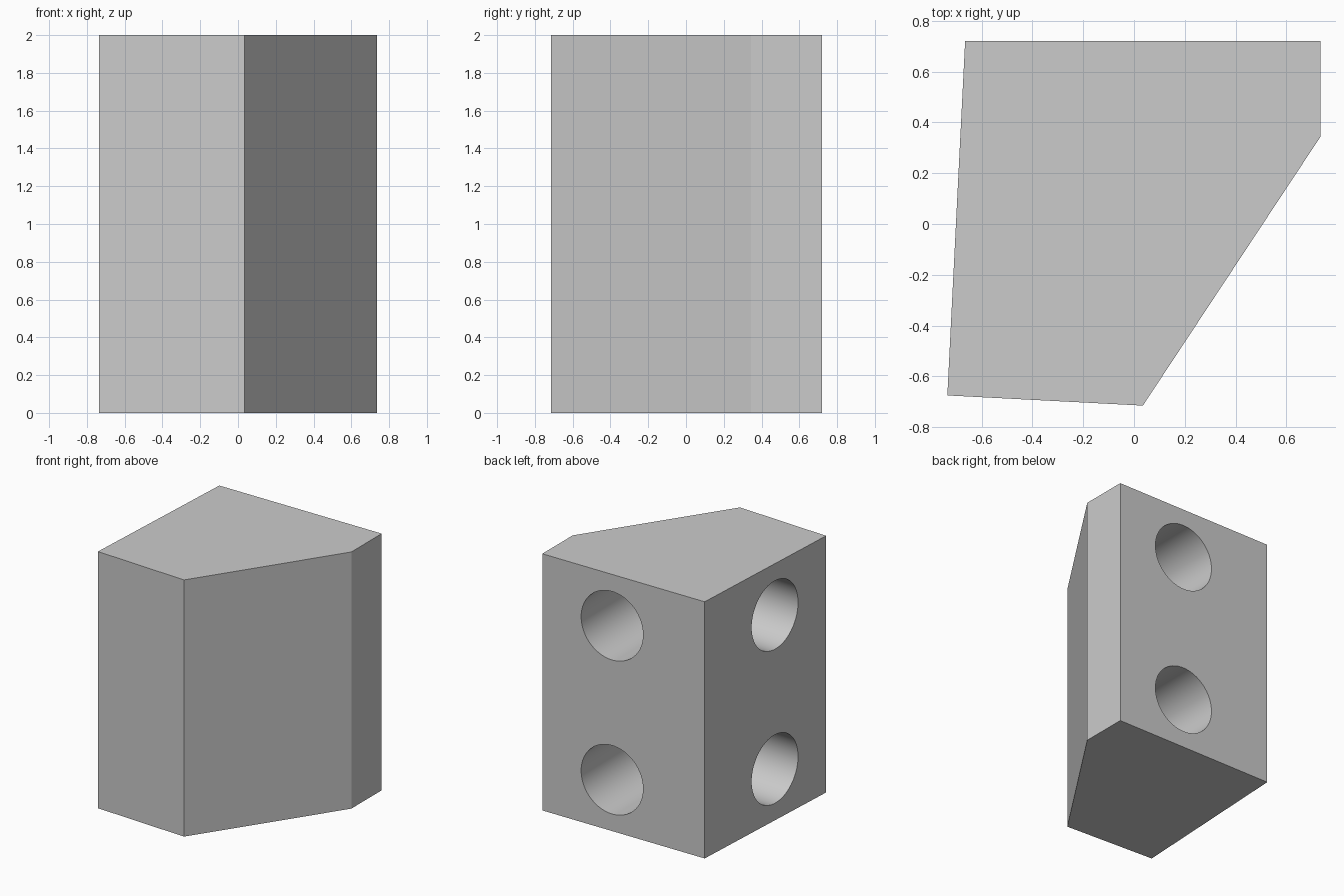
import bpy, bmesh, math
from mathutils import Vector

cube = bpy.data.objects.get("Cube")
if cube:
    bpy.data.objects.remove(cube, do_unlink=True)

HEIGHT = 2.0
HOLE_RADIUS = 0.267
HOLE_HEIGHTS = (0.4, 1.6)

# Single plain grey
grey = bpy.data.materials.new("plain grey")
grey.use_nodes = True
colour = (0.6, 0.6, 0.6, 1.0)
grey.diffuse_color = colour
grey.node_tree.nodes["Principled BSDF"].inputs["Base Color"].default_value = colour


def extrude_outline(name, outline, height):
    """Raise a flat outline (counter-clockwise) into a prism."""
    bm = bmesh.new()
    base = bm.faces.new([bm.verts.new((x, y, 0)) for x, y in outline])
    raised = bmesh.ops.extrude_face_region(bm, geom=[base], use_keep_orig=True)
    top = [v for v in raised["geom"] if isinstance(v, bmesh.types.BMVert)]
    bmesh.ops.translate(bm, verts=top, vec=(0, 0, height))
    bmesh.ops.recalc_face_normals(bm, faces=bm.faces)
    mesh = bpy.data.meshes.new(name)
    bm.to_mesh(mesh)
    bm.free()
    mesh.materials.append(grey)
    obj = bpy.data.objects.new(name, mesh)
    bpy.context.collection.objects.link(obj)
    return obj


def drill(target, mouth, inward, depth):
    """Cut a blind round hole, starting just outside the mouth."""
    inward = Vector(inward).normalized()
    clearance = 0.1
    centre = Vector(mouth) + inward * (depth - clearance) / 2
    bpy.ops.mesh.primitive_cylinder_add(
        vertices=64, radius=HOLE_RADIUS, depth=depth + clearance,
        location=centre, rotation=inward.to_track_quat("Z", "Y").to_euler())
    cutter = bpy.context.object
    cutter.name = "hole_cutter"
    cutter.hide_render = True
    cutter.data.materials.append(grey)
    cut = target.modifiers.new("hole", "BOOLEAN")
    cut.operation = "DIFFERENCE"
    cut.solver = "EXACT"
    cut.object = cutter
    bpy.context.view_layer.objects.active = target
    bpy.ops.object.modifier_apply(modifier=cut.name)
    bpy.data.objects.remove(cutter, do_unlink=True)


# Five-sided block
back_corner = Vector((-0.665, 0.72))
front_corner = Vector((-0.735, -0.675))
block = extrude_outline("block", [
    front_corner, (0.035, -0.715), (0.735, 0.345), (0.735, 0.72), back_corner,
], HEIGHT)

# Two holes in the back face and two square to the slanted side face
side = front_corner - back_corner
side_mouth = back_corner + side * 0.578
for z in HOLE_HEIGHTS:
    drill(block, (0.133, 0.72, z), (0, -1, 0), 0.6)
    drill(block, (side_mouth.x, side_mouth.y, z), (-side.y, side.x, 0), 0.55)

# Smooth hole walls, crisp edges
bpy.ops.object.select_all(action="DESELECT")
block.select_set(True)
bpy.context.view_layer.objects.active = block
bpy.ops.object.shade_smooth_by_angle(angle=math.radians(30))
